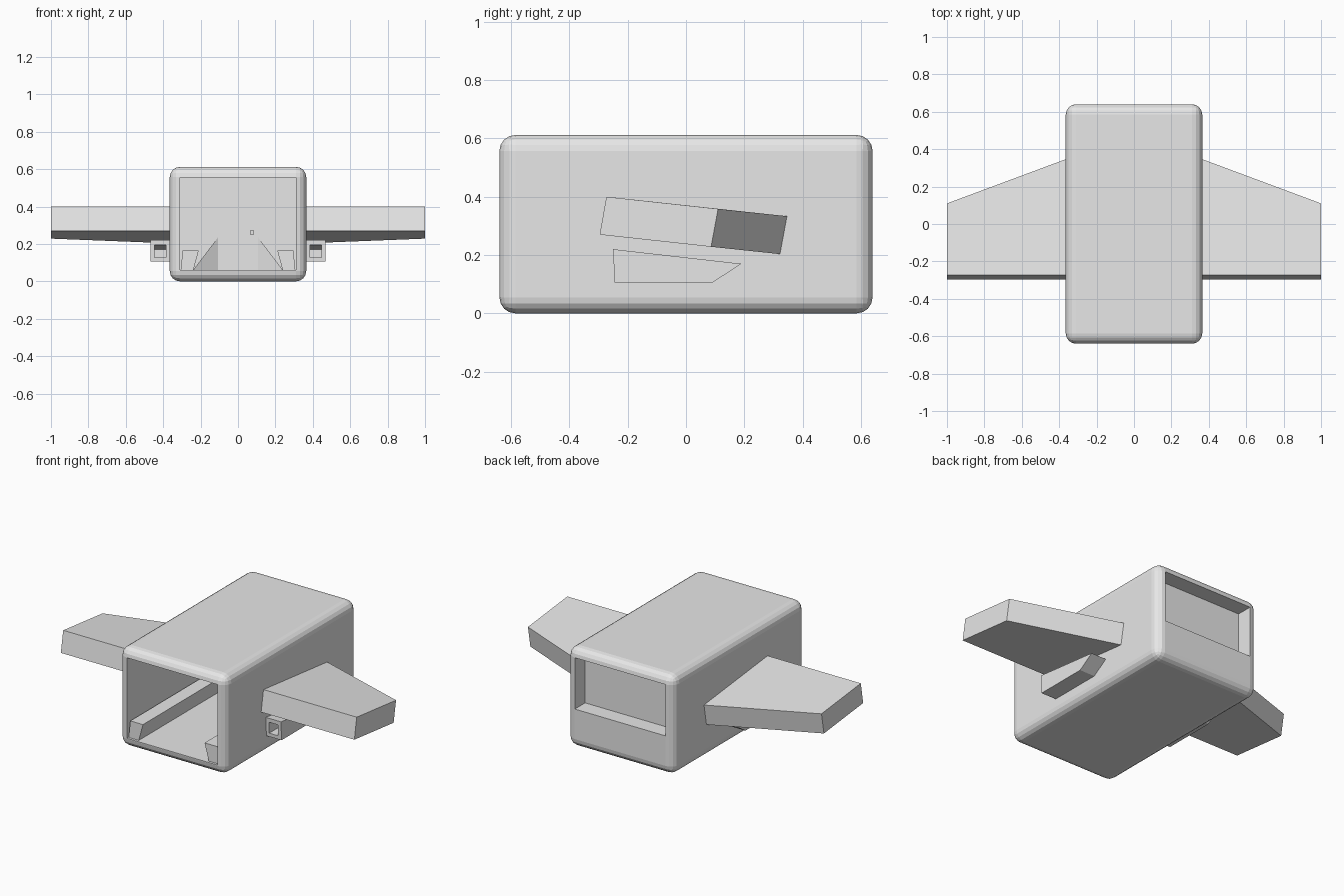
import bpy, bmesh
from mathutils import Vector

if "Cube" in bpy.data.objects:
    bpy.data.objects.remove(bpy.data.objects["Cube"], do_unlink=True)

grey = bpy.data.materials.new("light_grey")
grey.use_nodes = True
grey.diffuse_color = (0.8, 0.8, 0.8, 1)
grey.node_tree.nodes["Principled BSDF"].inputs["Base Color"].default_value = (0.8, 0.8, 0.8, 1)


def finish(name, bm):
    bmesh.ops.recalc_face_normals(bm, faces=bm.faces[:])
    mesh = bpy.data.meshes.new(name)
    bm.to_mesh(mesh)
    bm.free()
    mesh.materials.append(grey)
    obj = bpy.data.objects.new(name, mesh)
    bpy.context.collection.objects.link(obj)
    return obj


def box(name, low, high, bevel=0):
    """Box between two corners, with optional rounded edges."""
    bm = bmesh.new()
    bmesh.ops.create_cube(bm, size=1)
    low, high = Vector(low), Vector(high)
    for v in bm.verts:
        v.co = (low + high) / 2 + v.co * (high - low)
    if bevel:
        bmesh.ops.bevel(bm, geom=bm.edges[:], offset=bevel, segments=4,
                        profile=0.5, affect='EDGES')
    return finish(name, bm)


def loft(name, start, end):
    """Solid between two matching outlines."""
    bm = bmesh.new()
    a = [bm.verts.new(p) for p in start]
    b = [bm.verts.new(p) for p in end]
    bm.faces.new(a)
    bm.faces.new(b)
    for i in range(len(a)):
        j = (i + 1) % len(a)
        bm.faces.new((a[i], a[j], b[j], b[i]))
    return finish(name, bm)


def cut(obj, cutter):
    mod = obj.modifiers.new("cut", 'BOOLEAN')
    mod.operation = 'DIFFERENCE'
    mod.solver = 'EXACT'
    mod.object = cutter
    bpy.context.view_layer.objects.active = obj
    bpy.ops.object.modifier_apply(modifier=mod.name)
    bpy.data.objects.remove(cutter, do_unlink=True)


# Rounded hull with an open cabin and a rear recess
hull = box("hull", (-0.365, -0.64, 0), (0.365, 0.64, 0.612), 0.055)
cut(hull, box("cabin_cutter", (-0.309, -0.8, 0.06), (0.309, 0.5, 0.556)))
cut(hull, box("recess_cutter", (-0.309, 0.54, 0.24), (0.309, 0.8, 0.556)))

# Cabin door and knob on the rear wall
box("cabin_door", (-0.105, 0.492, 0.06), (0.105, 0.502, 0.425))
box("door_knob", (0.065, 0.475, 0.25), (0.085, 0.495, 0.272))

for side, s in (("left", 1), ("right", -1)):
    # Tilted, tapered wing
    def wing_section(x, back):
        return [(s * x, y, z) for y, z in
                ((-0.273, 0.4), (-0.296, 0.27),
                 (back - 0.024, 0.373 - 0.106 * back - 0.133),
                 (back, 0.37 - 0.106 * back))]
    loft(side + "_wing", wing_section(0.355, 0.35), wing_section(1, 0.11))

    # Engine pod under the wing with a hollow intake
    pod_side = [(-0.25, 0.22), (-0.245, 0.105), (0.09, 0.105), (0.19, 0.17)]
    pod = loft(side + "_pod",
               [(s * 0.355, y, z) for y, z in pod_side],
               [(s * 0.468, y, z) for y, z in pod_side])
    intake = [(-0.3, 0.201), (-0.3, 0.127), (-0.02, 0.127), (-0.02, 0.17)]
    cut(pod, loft("intake_cutter",
                  [(s * 0.385, y, z) for y, z in intake],
                  [(s * 0.446, y, z) for y, z in intake]))

    # Bench along the cabin wall
    bench = [(0.307, 0.055), (0.296, 0.165), (0.21, 0.165), (0.24, 0.055)]
    loft(side + "_bench",
         [(s * x, -0.625, z) for x, z in bench],
         [(s * x, 0.505, z) for x, z in bench])

    # Small wedge beside the door
    bm = bmesh.new()
    corners = [bm.verts.new((s * x, y, z)) for x, y, z in
               ((0.24, 0.42, 0.06), (0.107, 0.5, 0.235),
                (0.107, 0.5, 0.06), (0.24, 0.5, 0.06))]
    bmesh.ops.convex_hull(bm, input=corners)
    finish(side + "_door_wedge", bm)
